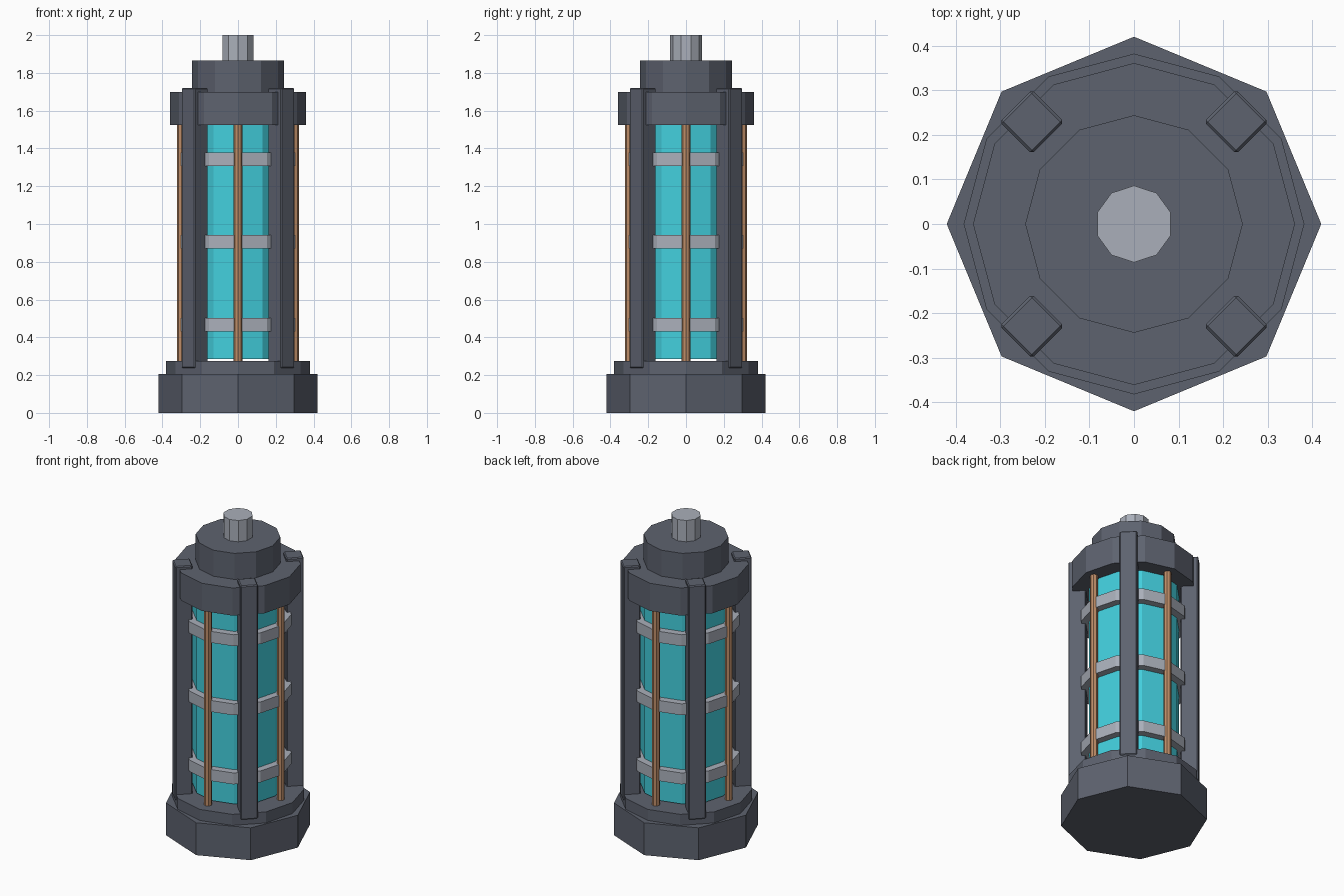
import bpy
from math import radians, sin, cos

old = bpy.data.objects.get("Cube")
if old:
    bpy.data.objects.remove(old, do_unlink=True)


def make_material(name, rgb):
    mat = bpy.data.materials.new(name)
    mat.use_nodes = True
    color = (*rgb, 1.0)
    mat.diffuse_color = color
    mat.node_tree.nodes["Principled BSDF"].inputs["Base Color"].default_value = color
    return mat


dark = make_material("dark grey metal", (0.11, 0.123, 0.158))
light = make_material("light grey metal", (0.40, 0.43, 0.49))
cyan = make_material("cyan glass", (0.055, 0.62, 0.72))
copper = make_material("copper", (0.52, 0.27, 0.14))


def prism(name, sides, radius, bottom, top, mat, x=0, y=0):
    """Flat-sided upright cylinder between two heights."""
    bpy.ops.mesh.primitive_cylinder_add(
        vertices=sides, radius=radius, depth=top - bottom,
        location=(x, y, (bottom + top) / 2))
    obj = bpy.context.object
    obj.name = name
    obj.data.materials.append(mat)
    return obj


def post(name, angle, distance, width, bottom, top, mat):
    """Square upright with softened edges, facing outward."""
    bpy.ops.mesh.primitive_cube_add(
        size=1, location=(distance * cos(angle), distance * sin(angle), (bottom + top) / 2),
        rotation=(0, 0, angle))
    obj = bpy.context.object
    obj.name = name
    obj.scale = (width, width, top - bottom)
    bpy.ops.object.transform_apply(location=False, rotation=False, scale=True)
    bevel = obj.modifiers.new("soft edges", "BEVEL")
    bevel.width = 0.006
    bevel.segments = 1
    obj.data.materials.append(mat)


# Base, collar, cap and terminal
prism("base", 8, 0.42, 0, 0.205, dark)
prism("base_ring", 12, 0.382, 0.205, 0.275, dark)
prism("collar", 12, 0.361, 1.525, 1.70, dark)
prism("cap", 12, 0.244, 1.70, 1.865, dark)
prism("terminal", 10, 0.086, 1.865, 2.0, light)

# Glass tank and its bands
prism("glass_tank", 12, 0.262, 0.285, 1.53, cyan)
for label, z in (("lower", 0.467), ("middle", 0.905), ("upper", 1.343)):
    prism(label + "_band", 12, 0.308, z - 0.036, z + 0.036, light)

# Corner posts and copper rods
for i in range(4):
    post(f"post_{i + 1}", radians(45 + 90 * i), 0.324, 0.102, 0.237, 1.72, dark)
    a = radians(90 * i)
    prism(f"copper_rod_{i + 1}", 8, 0.023, 0.27, 1.53, copper, 0.30 * cos(a), 0.30 * sin(a))
